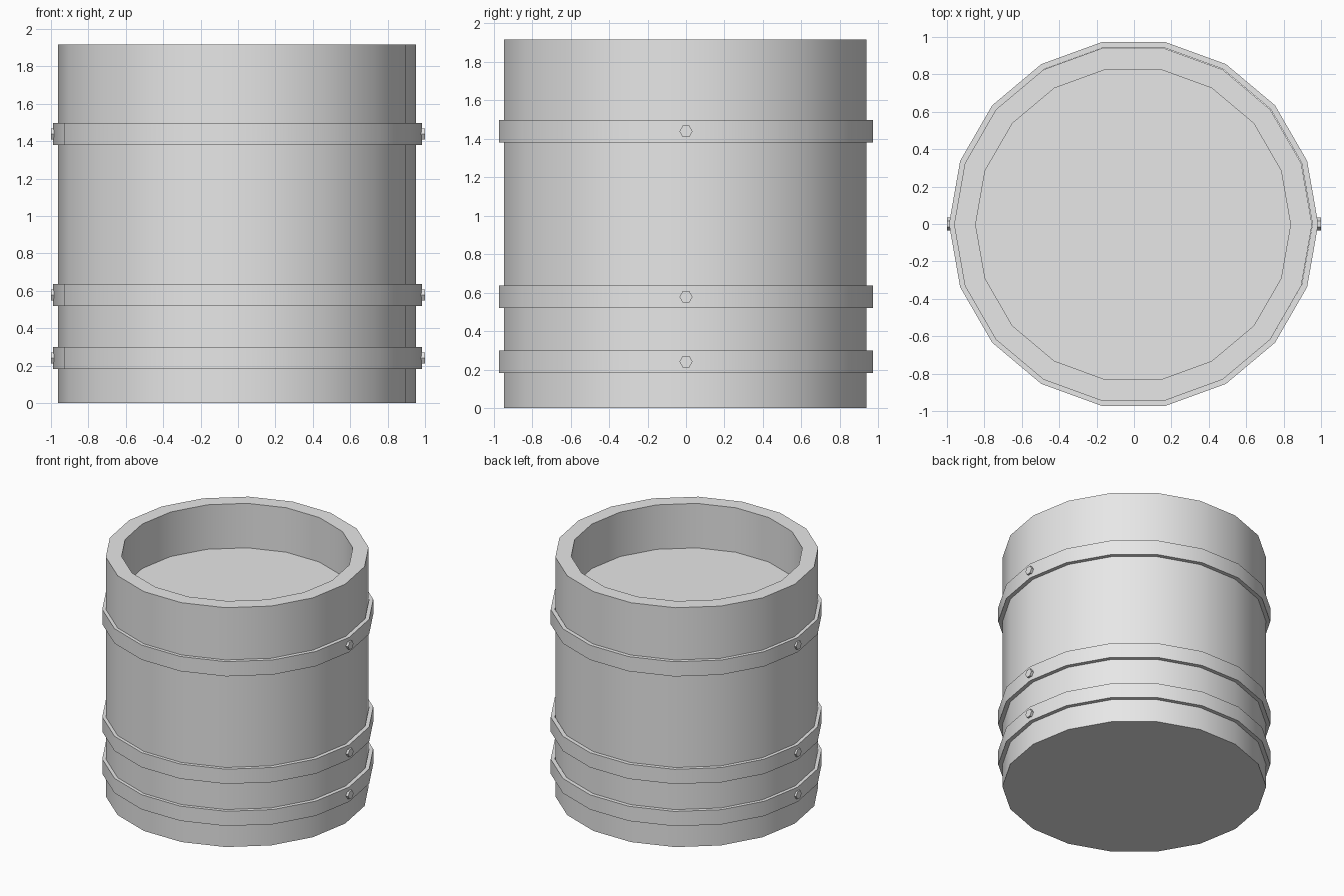
import bpy
import bmesh
from math import cos, sin, pi, radians
from mathutils import Matrix

default = bpy.data.objects.get("Cube")
if default:
    bpy.data.objects.remove(default, do_unlink=True)

grey = bpy.data.materials.new("plain_grey")
grey.use_nodes = True
grey.diffuse_color = (0.8, 0.8, 0.8, 1)
grey.node_tree.nodes["Principled BSDF"].inputs["Base Color"].default_value = (0.8, 0.8, 0.8, 1)


def lathe(name, profile, sides, loop=False, matrix=None):
    """Turn a (radius, height) profile round z; cap the ends unless it loops."""
    bm = bmesh.new()
    rings = [[bm.verts.new((r * cos(2 * pi * i / sides), r * sin(2 * pi * i / sides), z))
              for i in range(sides)] for r, z in profile]
    pairs = list(zip(rings, rings[1:]))
    if loop:
        pairs.append((rings[-1], rings[0]))
    else:
        bm.faces.new(rings[0])
        bm.faces.new(rings[-1])
    for a, b in pairs:
        for i in range(sides):
            j = (i + 1) % sides
            bm.faces.new((a[i], a[j], b[j], b[i]))
    if matrix:
        bm.transform(matrix)
    bmesh.ops.recalc_face_normals(bm, faces=bm.faces)
    mesh = bpy.data.meshes.new(name)
    bm.to_mesh(mesh)
    bm.free()
    mesh.materials.append(grey)
    obj = bpy.data.objects.new(name, mesh)
    bpy.context.collection.objects.link(obj)
    bpy.ops.object.select_all(action="DESELECT")
    obj.select_set(True)
    bpy.context.view_layer.objects.active = obj
    bpy.ops.object.shade_smooth_by_angle(angle=radians(30))
    return obj


SIDES = 18

# Barrel body with a thick rim and a shallow recessed lid
lathe("barrel_body", [(0.957, 0), (0.957, 1.916), (0.842, 1.916), (0.842, 1.56)],
      SIDES, matrix=Matrix.Translation((-0.005, -0.003, 0)))

# Hoops, each with a hexagonal bolt on both sides
for label, z in (("lower", 0.241), ("middle", 0.578), ("upper", 1.439)):
    lathe(label + "_hoop",
          [(0.956, z - 0.059), (0.987, z - 0.059), (0.987, z + 0.059), (0.956, z + 0.059)],
          SIDES, loop=True, matrix=Matrix.Translation((-0.002, 0, 0)))
    for side, sign in (("left", 1), ("right", -1)):
        turn = Matrix.Rotation(sign * pi / 2, 4, "Y") @ Matrix.Rotation(pi / 2, 4, "Z")
        lathe(f"{label}_{side}_bolt", [(0.034, 0.96), (0.034, 1.0)], 6,
              matrix=Matrix.Translation((0, 0, z)) @ turn)
